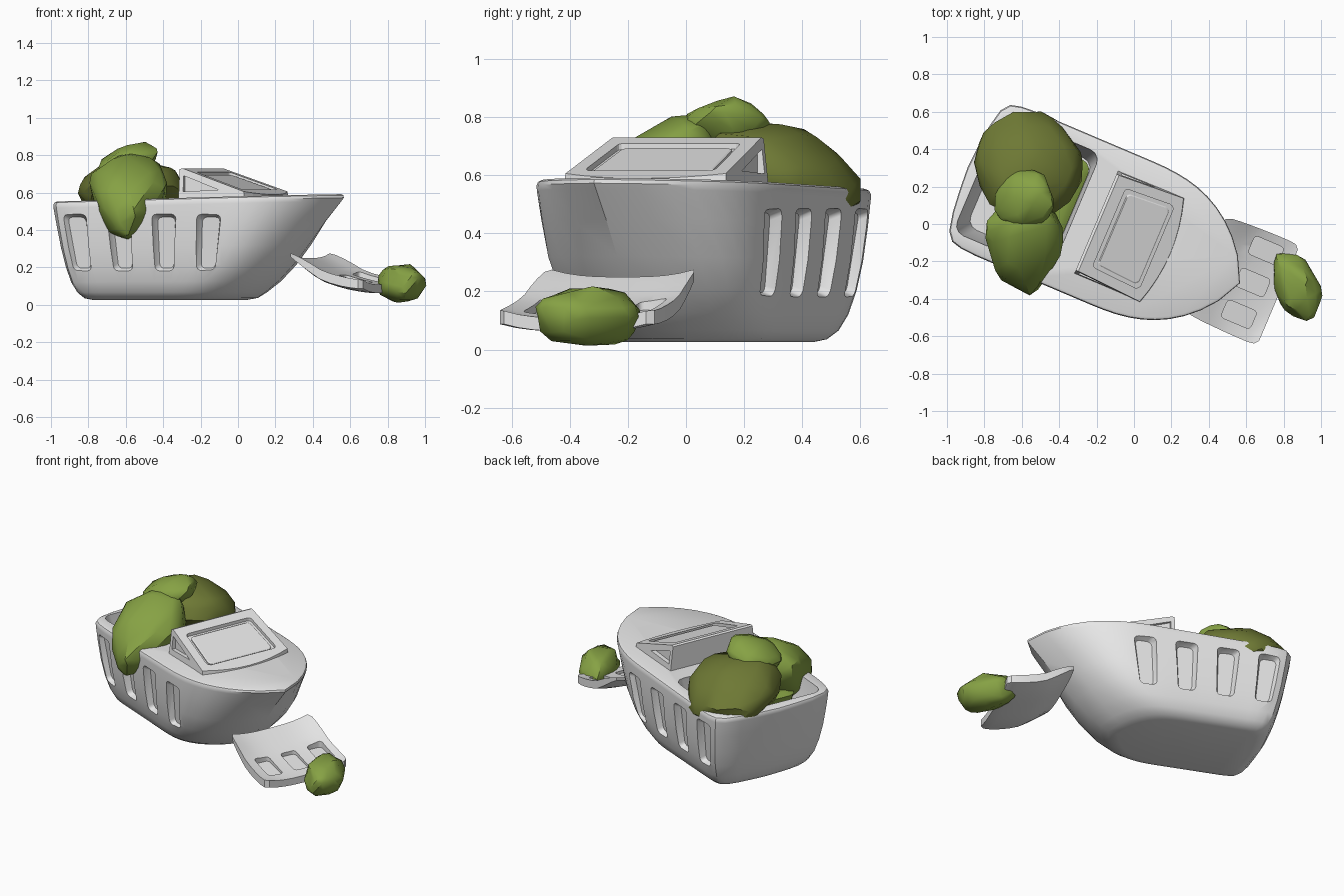
import bpy, bmesh, math
from mathutils import Vector, Matrix, Euler, noise

if "Cube" in bpy.data.objects:
    bpy.data.objects.remove(bpy.data.objects["Cube"])

TURN = Matrix.Rotation(math.radians(-23), 4, 'Z')   # whole boat is turned about z
CV = -0.07                                          # boat centreline, sideways


def material(name, rgb):
    m = bpy.data.materials.new(name)
    m.diffuse_color = (*rgb, 1)
    m.use_nodes = True
    m.node_tree.nodes["Principled BSDF"].inputs["Base Color"].default_value = m.diffuse_color
    return m


GREY = material("light grey", (0.8, 0.8, 0.8))
GREEN = material("leaf green", (0.24, 0.36, 0.058))
OLIVE = material("dark olive", (0.155, 0.19, 0.035))


def finish(name, bm, mat, turn=True):
    bmesh.ops.recalc_face_normals(bm, faces=bm.faces)
    if turn:
        bm.transform(TURN)
    me = bpy.data.meshes.new(name)
    bm.to_mesh(me)
    bm.free()
    me.materials.append(mat)
    ob = bpy.data.objects.new(name, me)
    bpy.context.collection.objects.link(ob)
    return ob


def loft(name, rings, mat=GREY):
    """Skin a list of equal closed rings and cap both ends."""
    bm = bmesh.new()
    vs = [[bm.verts.new(p) for p in r] for r in rings]
    n = len(rings[0])
    for a, b in zip(vs, vs[1:]):
        for i in range(n):
            j = (i + 1) % n
            bm.faces.new((a[i], a[j], b[j], b[i]))
    bm.faces.new(vs[0][::-1])
    bm.faces.new(vs[-1])
    return finish(name, bm, mat)


def activate(ob):
    bpy.ops.object.select_all(action='DESELECT')
    ob.select_set(True)
    bpy.context.view_layer.objects.active = ob


def cut(ob, cutter):
    mod = ob.modifiers.new("cut", 'BOOLEAN')
    mod.operation = 'DIFFERENCE'
    mod.solver = 'EXACT'
    mod.object = cutter
    activate(ob)
    bpy.ops.object.modifier_apply(modifier=mod.name)
    bpy.data.objects.remove(cutter)


def smooth(ob, deg):
    activate(ob)
    bpy.ops.object.shade_smooth_by_angle(angle=math.radians(deg))


def rounded(a0, a1, b0, b1, r, seg=3):
    """Rounded rectangle as 2D points."""
    pts = []
    for ca, cb, q in ((a1 - r, b1 - r, 0), (a0 + r, b1 - r, 1),
                      (a0 + r, b0 + r, 2), (a1 - r, b0 + r, 3)):
        for k in range(seg + 1):
            t = (q + k / seg) * math.pi / 2
            pts.append((ca + r * math.cos(t), cb + r * math.sin(t)))
    return pts


# Hull: plan outlines stacked from keel to rim, fuller in the bow lower down
def outline(power):
    half = [(0, 0), (.005, .3), (.013, .6), (.027, .84), (.05, .95), (.085, .985), (.14, 1)]
    for k in range(1, 21):
        s = .14 + .86 * k / 20
        x = max(0, (s - .55) / .45)
        half.append((s, max(0, 1 - x ** power) ** .8))
    return half + [(s, -f) for s, f in half[-2:0:-1]]


def sheer(u, z):
    return z + .042 * (u + .95) / 1.6 * z / .55


levels = [(.025, -.74, .08, .26, 3), (.035, -.78, .14, .30, 3.2), (.065, -.81, .19, .335, 3.5),
          (.12, -.84, .265, .362, 4), (.2, -.865, .35, .385, 4.2), (.3, -.89, .44, .402, 4),
          (.42, -.915, .54, .413, 3.3), (.515, -.935, .63, .418, 2.8),
          (.532, -.937, .645, .418, 2.7), (.544, -.932, .642, .413, 2.7), (.55, -.92, .63, .40, 2.7)]
hull = loft("hull", [[(us + s * (ub - us), CV + w * f, sheer(us + s * (ub - us), z))
                      for s, f in outline(p)] for z, us, ub, w, p in levels])

# Open cargo bay with sloping walls
cut(hull, loft("bay_cutter", [
    [(u, CV + v, z) for u, v in rounded(-.875 + g, -.31 - g / 3, -.345 + g, .345 - g, .06)]
    for z, g in ((.34, .055), (.55, 0), (.8, 0))]))

# Four leaning recesses in each side
for u0 in (-.73, -.48, -.23, .02):
    for side in (-1, 1):
        lean = (u0 + .36) * .3
        rings = []
        for dep, g in ((-.04, .016), (-.005, 0), (.2, 0)):
            rings.append([(u0 + a * (1 + (z - .33) * .9) + lean * (z - .33),
                           CV + side * (.403 + .11 * (z - .33) + dep), z)
                          for a, z in rounded(-.062 + g, .062 - g, .18 + g, .485 - g, .025)])
        cut(hull, loft("side_recess_cutter", rings))
smooth(hull, 32)


# Cabin wedge with sloping front
def slope(u):
    return .735 - .34 * (u + .19)


rings = []
for k in range(9):
    t = k / 4 - 1
    uf = .24 - .05 * t * t
    ring = []
    for u, z, w in ((-.19, .5, .305), (-.19, .725, .28), (-.175, .73, .278),
                    (uf, slope(uf), .3), (uf + .01, .5, .305)):
        ring.append((u, CV + t * w, z))
    rings.append(ring)
cabin = loft("cabin", rings)


def panel_outline(g):
    pts = []
    for u, v in rounded(-.115 + g, .155 - g, -.235 + g, .235 - g, .02):
        bulge = .035 * (1 - (v / .24) ** 2) if u > 0 else 0
        pts.append((u + bulge, CV + v * (1.03 if u > 0 else .97)))
    return pts


cut(cabin, loft("windscreen_cutter", [[(u, v, slope(u) - .02) for u, v in panel_outline(0)],
                                      [(u, v, slope(u) + .2) for u, v in panel_outline(0)]]))
for side in (-1, 1):
    tri = [(-.165, .605), (-.165, .69), (.04, .615)]
    cut(cabin, loft("side_window_cutter", [[(u, CV + side * w, z) for u, z in tri]
                                           for w in (.268, .4)]))

# Windscreen panel inside its frame
loft("windscreen_panel", [[(u, v, slope(u) - d) for u, v in panel_outline(g)]
                          for d, g in ((.03, .02), (.012, .02), (.008, .026))])

# Bow ramp: curved plate with three pockets
RAMP = [(.44, .25, .02, .265), (.47, .235, .03, .28), (.52, .205, .042, .285), (.57, .18, .05, .288),
        (.62, .16, .052, .29), (.68, .143, .052, .292), (.74, .128, .052, .293),
        (.8, .116, .05, .293), (.84, .11, .048, .288), (.86, .108, .045, .265)]
rings = []
for u, z, th, w in RAMP:
    lift = .025 + .015 * math.sin(min(1, max(0, (u - .44) / .2)) * math.pi)
    top = [(u, -.05 + w * k / 5, z + lift * abs(k / 5) ** 3) for k in range(-5, 6)]
    rings.append(top + [(a, b, c - th) for a, b, c in top[::-1]])
ramp = loft("bow_ramp", rings)
for v0 in (-.225, -.04, .145):
    shape = rounded(.62, .79, v0 - .052, v0 + .052, .02)
    cut(ramp, loft("ramp_pocket_cutter", [
        [(u, v, .12 - .2 * (u - .7)) for u, v in shape],
        [(u, v, .5) for u, v in shape]]))
smooth(ramp, 32)


# Leafy sacks: lumpy stretched balls
def sack(name, loc, radii, rot, mat, taper=0, seed=0, lump=.16):
    bm = bmesh.new()
    bmesh.ops.create_icosphere(bm, subdivisions=3, radius=1)
    turn = Euler([math.radians(a) for a in rot]).to_matrix()
    for v in bm.verts:
        p = v.co.copy()
        p *= 1 + lump * noise.noise(p * 1.5 + Vector((seed, seed * 2, 3)))
        p.x *= 1 + taper * p.y
        v.co = turn @ Vector(a * b for a, b in zip(p, radii)) + Vector(loc)
    ob = finish(name, bm, mat, turn=False)
    mod = ob.modifiers.new("facets", 'DECIMATE')
    mod.ratio = .4
    activate(ob)
    bpy.ops.object.modifier_apply(modifier=mod.name)
    smooth(ob, 32)
    return ob


sack("large_sack", (-.57, .335, .6), (.285, .29, .155), (-20, 0, 0), OLIVE, -.08, 1)
sack("hanging_sack", (-.59, -.12, .575), (.195, .29, .175), (40, 0, 0), GREEN, .3, 4)
sack("top_sack", (-.585, .135, .765), (.17, .15, .085), (0, -18, 0), GREEN, 0, 7, .2)
sack("ramp_sack", (.866, -.325, .113), (.115, .185, .108), (0, 0, 22), GREEN, -.1, 9, .2)

# Green load on the bay floor
load = loft("bay_load", [[(u, CV + v, z) for u, v in rounded(-.7 + g, -.33 - g, -.28 + g, .28 - g, .06)]
                         for z, g in ((.33, .03), (.48, 0), (.5, .03))], GREEN)
smooth(load, 30)
